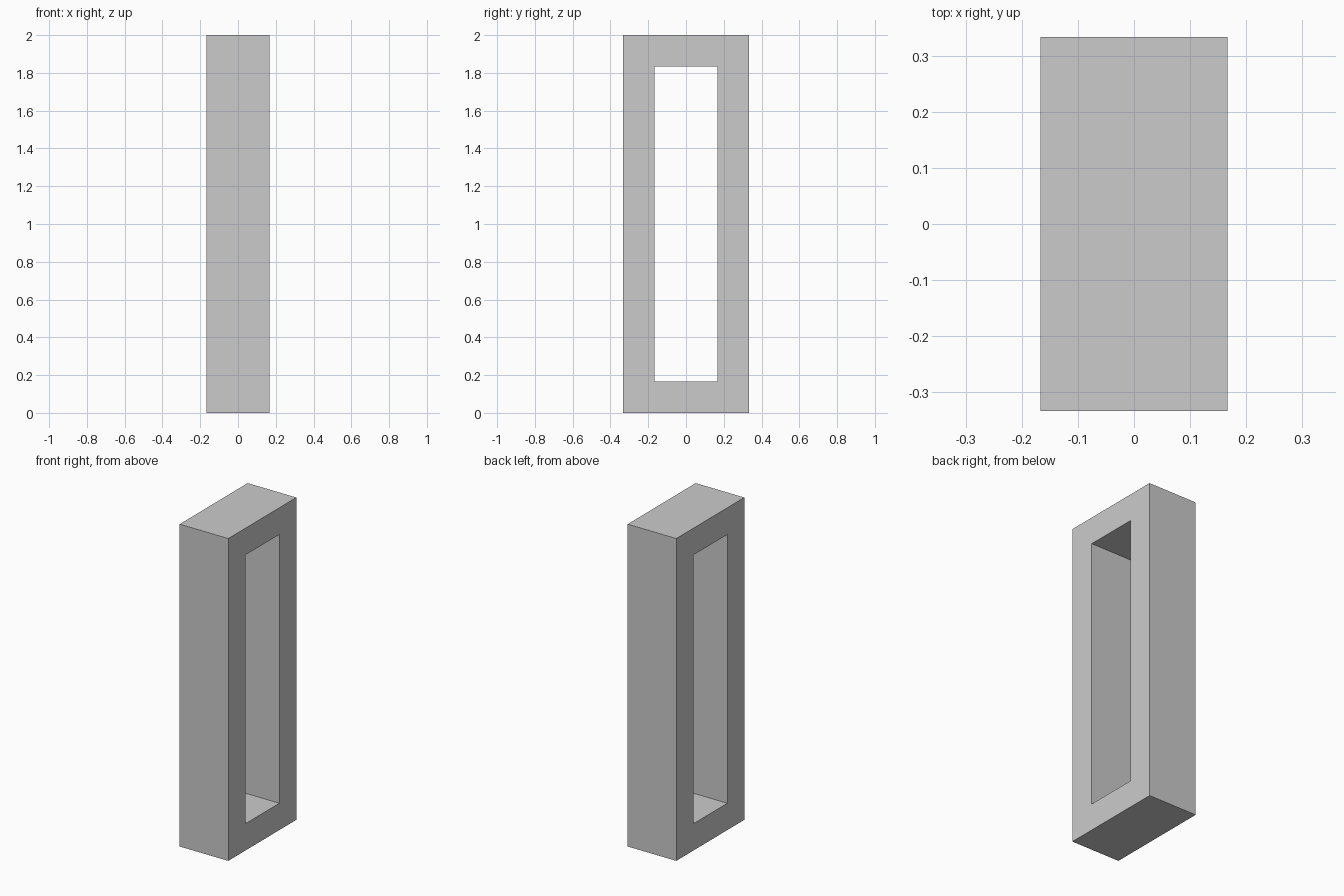
import bpy, bmesh

if "Cube" in bpy.data.objects:
    bpy.data.objects.remove(bpy.data.objects["Cube"])

T = 1 / 6            # bar thickness (also half the depth)
HALF_W, HEIGHT = 2 * T, 2.0


def rect(bm, half_w, z0, z1):
    """Four corners of a rectangle in the YZ plane at the frame's left face."""
    return [bm.verts.new((-T, y, z)) for y, z in
            ((-half_w, z0), (half_w, z0), (half_w, z1), (-half_w, z1))]


# Rectangular frame: a flat ring profile extruded through its depth
bm = bmesh.new()
outer = rect(bm, HALF_W, 0, HEIGHT)
inner = rect(bm, HALF_W - T, T, HEIGHT - T)
ring = []
for i in range(4):
    j = (i + 1) % 4
    ring.append(bm.faces.new((outer[i], outer[j], inner[j], inner[i])))
result = bmesh.ops.extrude_face_region(bm, geom=ring, use_keep_orig=True)
moved = [g for g in result["geom"] if isinstance(g, bmesh.types.BMVert)]
bmesh.ops.translate(bm, verts=moved, vec=(2 * T, 0, 0))
bmesh.ops.recalc_face_normals(bm, faces=bm.faces)

mesh = bpy.data.meshes.new("rectangular_frame")
bm.to_mesh(mesh)
bm.free()
frame = bpy.data.objects.new("rectangular_frame", mesh)
bpy.context.collection.objects.link(frame)
